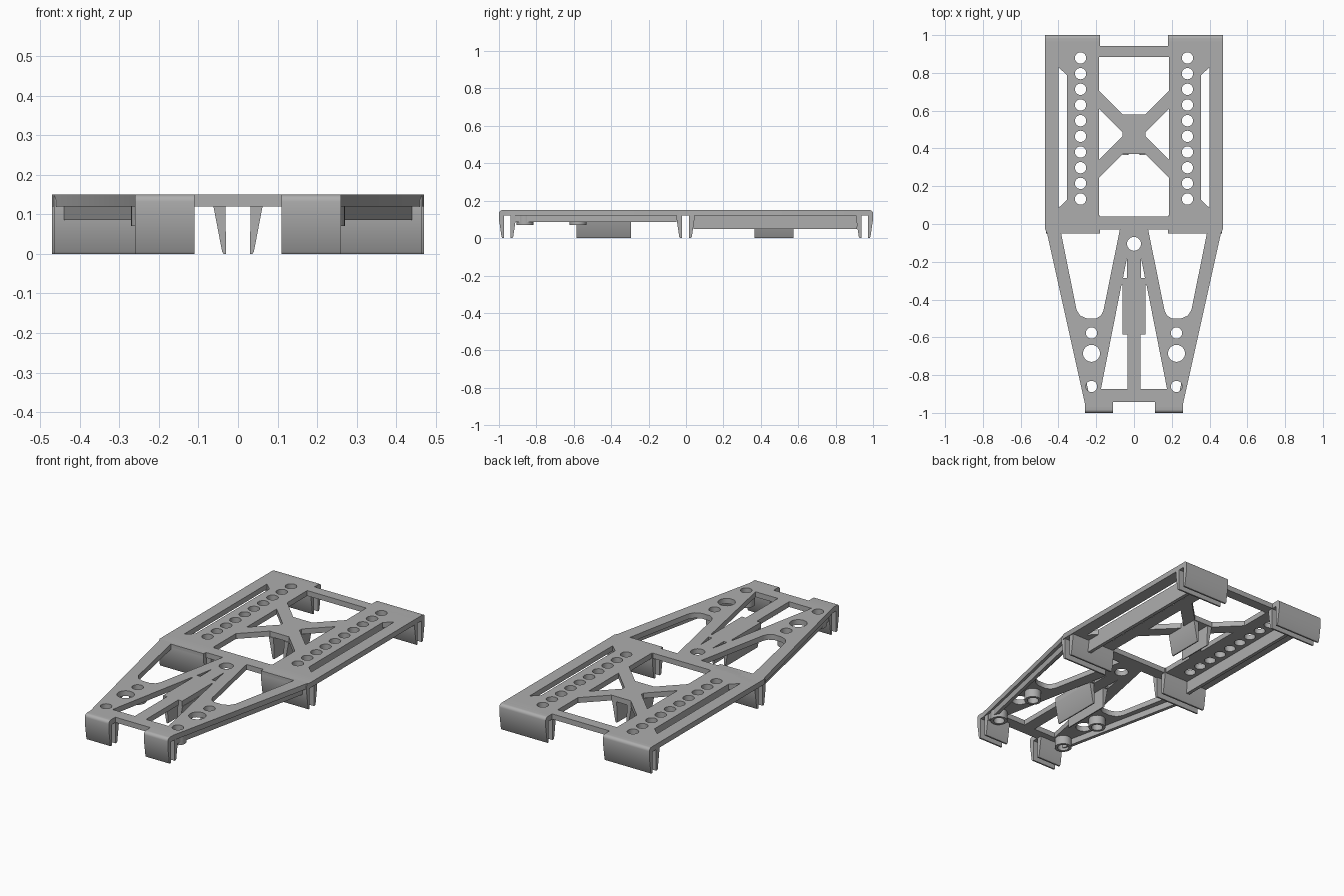
import bpy, math
from mathutils import Matrix

cube = bpy.data.objects.get("Cube")
if cube:
    bpy.data.objects.remove(cube, do_unlink=True)

grey = bpy.data.materials.new("mid_grey")
grey.use_nodes = True
GREY = (0.42, 0.42, 0.42, 1)
grey.diffuse_color = GREY
grey.node_tree.nodes["Principled BSDF"].inputs["Base Color"].default_value = GREY

# Axis frames: extrude along z, x or y
ALONG_Z = Matrix.Identity(4)
ALONG_X = Matrix(((0, 0, 1, 0), (1, 0, 0, 0), (0, 1, 0, 0), (0, 0, 0, 1)))
ALONG_Y = Matrix(((1, 0, 0, 0), (0, 0, -1, 0), (0, 1, 0, 0), (0, 0, 0, 1)))


def extrude(name, loops, low, high, frame=ALONG_Z):
    """Fill closed loops (inner loops become holes) and extrude them."""
    curve = bpy.data.curves.new(name, 'CURVE')
    curve.dimensions = '2D'
    curve.fill_mode = 'BOTH'
    curve.extrude = (high - low) / 2
    for pts in loops:
        spline = curve.splines.new('POLY')
        spline.points.add(len(pts) - 1)
        for point, (u, v) in zip(spline.points, pts):
            point.co = (u, v, 0, 1)
        spline.use_cyclic_u = True
    temp = bpy.data.objects.new(name + "_path", curve)
    bpy.context.collection.objects.link(temp)
    graph = bpy.context.evaluated_depsgraph_get()
    mesh = bpy.data.meshes.new_from_object(temp.evaluated_get(graph))
    bpy.data.objects.remove(temp, do_unlink=True)
    mesh.transform(frame @ Matrix.Translation((0, 0, (low + high) / 2)))
    mesh.materials.clear()
    mesh.materials.append(grey)
    obj = bpy.data.objects.new(name, mesh)
    bpy.context.collection.objects.link(obj)
    bpy.ops.object.select_all(action='DESELECT')
    obj.select_set(True)
    bpy.context.view_layer.objects.active = obj
    bpy.ops.object.shade_smooth_by_angle(angle=math.radians(35))
    return obj


def circle(x, y, r, n=28):
    return [(x + r * math.cos(i * math.tau / n), y + r * math.sin(i * math.tau / n))
            for i in range(n)]


def flip(pts, side):
    return [(side * x, y) for x, y in pts]


def rounded(cx, cy, r, start):
    """Quarter arc running clockwise from the start angle."""
    return [(cx + r * math.cos(math.radians(start - a)),
             cy + r * math.sin(math.radians(start - a))) for a in range(0, 91, 15)]


TOP, UNDER = 0.15, 0.12

# Deck outline, right half mirrored to the left
half = [(0.11, -0.942), (0.11, -0.97), (0.26, -0.97), (0.26, -0.95), (0.46, -0.05),
        (0.47, -0.03), (0.47, 0.965), (0.18, 0.965), (0.18, 0.942)]
loops = [half + flip(half[::-1], -1)]

# Deck openings on the centre line
loops.append(circle(0, -0.105, 0.037))
rear_gap = [(0.185, 0.884), (0.185, 0.705), (0.06, 0.58)]
front_gap = [(0.185, 0.04), (0.185, 0.245), (0.06, 0.37)]
for gap in (rear_gap, front_gap):
    loops.append(gap + flip(gap[::-1], -1))

# Deck openings on each side
cross_gap = [(0.185, 0.61), (0.185, 0.34), (0.06, 0.465), (0.06, 0.485)]
slot = [(0.40, 0.085), (0.40, 0.83), (0.355, 0.788), (0.355, 0.127)]
window = [(0.386, -0.05), (0.18, -0.05), (0.18, -0.03), (0.075, -0.03), (0.162, -0.46),
          (0.175, -0.485), (0.2, -0.5), (0.25, -0.5), (0.285, -0.485), (0.304, -0.455)]
long_gap = [(0.035, -0.873), (0.035, -0.585), (0.06, -0.585), (0.06, -0.32),
            (0.066, -0.32), (0.175, -0.873)]
small_gap = [(0.037, -0.178), (0.037, -0.285), (0.058, -0.285)]
for side in (1, -1):
    loops += [flip(g, side) for g in (cross_gap, slot, window, long_gap, small_gap)]
    loops += [circle(side * 0.283, 0.132 + 0.083 * i, 0.03) for i in range(10)]
    loops += [circle(side * 0.225, y, r)
              for y, r in ((-0.577, 0.03), (-0.685, 0.045), (-0.86, 0.03))]
extrude("deck", loops, UNDER, TOP)


def edge_clip(name, y0, y1, x0, x1, round_front, round_back):
    """Two tapered legs under a cap, open at the bottom."""
    wall, tip, r = 0.028, 0.009, 0.018
    front = rounded(y0 + r, TOP - r, r, 180) if round_front else [(y0, TOP)]
    back = rounded(y1 - r, TOP - r, r, 90) if round_back else [(y1, TOP)]
    pts = [(y0 + wall, 0), (y0 + wall - tip, 0), (y0 + wall - tip - 0.005, 0.006)]
    pts += [(y0, 0.10)] + front + back + [(y1, 0.10)]
    pts += [(y1 - wall + tip + 0.005, 0.006), (y1 - wall + tip, 0), (y1 - wall, 0),
            (y1 - wall, UNDER), (y0 + wall, UNDER)]
    extrude(name, [pts], x0, x1, ALONG_X)


for side, word in ((1, "left"), (-1, "right")):
    # Edge clips
    for part, y0, y1, inner, outer, rf, rb in (
            ("front", -1, -0.91, 0.11, 0.26, True, False),
            ("middle", -0.05, 0.045, 0.18, 0.465, True, False),
            ("rear", 0.91, 1, 0.18, 0.47, False, True)):
        x0, x1 = sorted((side * inner, side * outer))
        edge_clip(f"{part}_clip_{word}", y0, y1, x0, x1, rf, rb)
    # Stiffening ribs
    extrude(f"rear_rib_{word}", [flip([(0.335, 0.04), (0.355, 0.04), (0.355, 0.915),
                                       (0.335, 0.915)], side)], 0.05, UNDER)
    extrude(f"front_rib_{word}", [flip([(0.44, -0.05), (0.42, -0.05), (0.235, -0.915),
                                        (0.255, -0.915)], side)], 0.085, UNDER)
    # Screw bosses
    for part, y in (("front", -0.86), ("rear", -0.577)):
        x = side * 0.225
        extrude(f"{part}_boss_{word}", [circle(x, y, 0.045), circle(x, y, 0.03)], 0.07, UNDER)
    # Centre clip legs
    leg = flip([(0.032, UNDER), (0.062, UNDER), (0.04, 0.005), (0.036, 0), (0.03, 0)], side)
    for part, y0, y1 in (("front", -0.585, -0.295), ("rear", 0.365, 0.575)):
        extrude(f"{part}_centre_leg_{word}", [leg], -y1, -y0, ALONG_Y)
